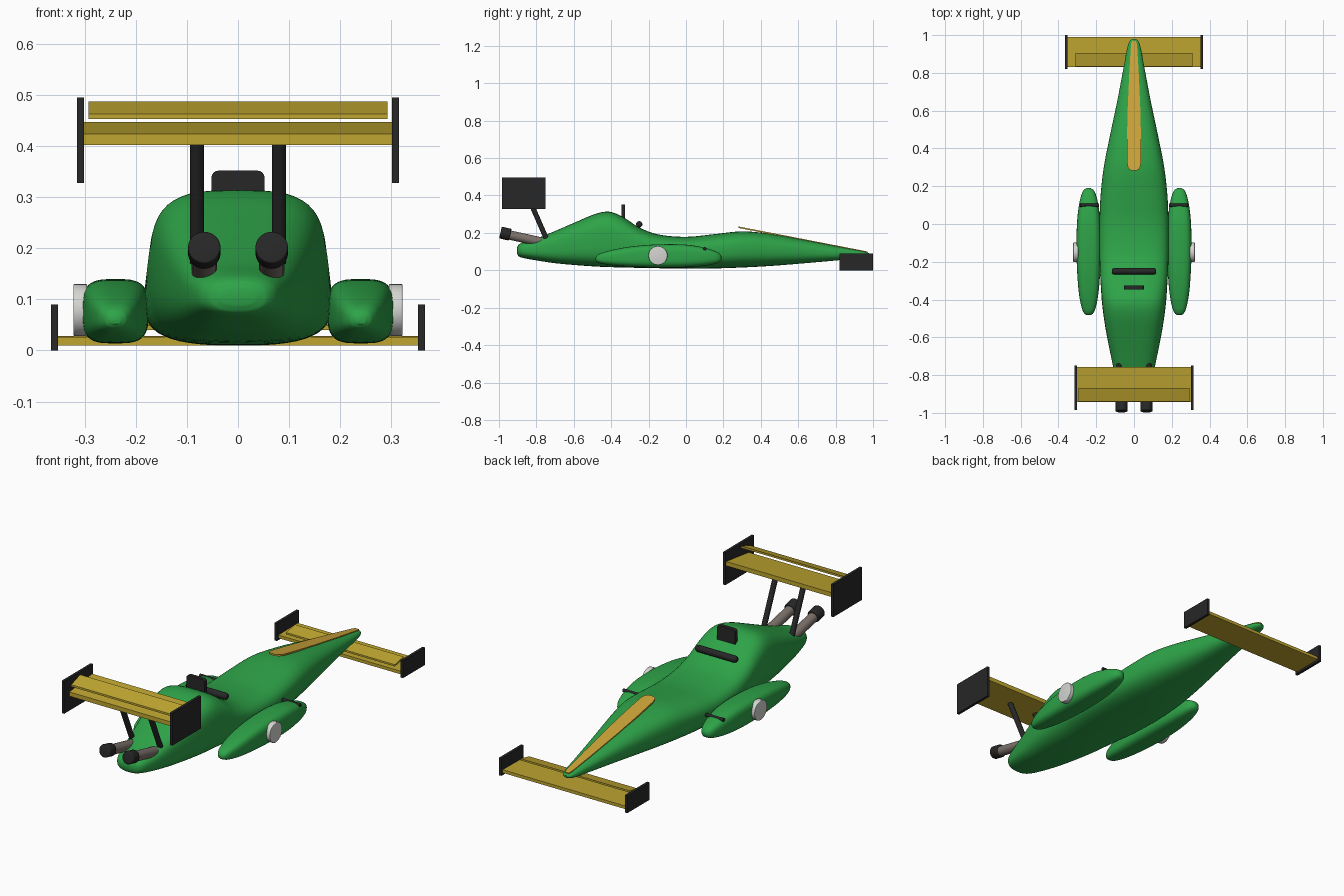
import bpy, bmesh, math
from mathutils import Vector

if "Cube" in bpy.data.objects:
    bpy.data.objects.remove(bpy.data.objects["Cube"])


def material(name, rgb):
    m = bpy.data.materials.new(name)
    m.diffuse_color = (*rgb, 1)
    m.use_nodes = True
    m.node_tree.nodes["Principled BSDF"].inputs["Base Color"].default_value = m.diffuse_color
    return m


GREEN = material("racing green", (0.027, 0.37, 0.065))
GOLD = material("wing gold", (0.52, 0.38, 0.03))
AMBER = material("stripe amber", (0.60, 0.37, 0.04))
BLACK = material("black", (0.02, 0.02, 0.02))
STEEL = material("warm steel", (0.20, 0.165, 0.145))
SILVER = material("silver", (0.66, 0.66, 0.64))


def finish(name, bm, mat, smooth=True):
    bmesh.ops.recalc_face_normals(bm, faces=bm.faces[:])
    me = bpy.data.meshes.new(name)
    bm.to_mesh(me)
    bm.free()
    me.materials.append(mat)
    ob = bpy.data.objects.new(name, me)
    bpy.context.collection.objects.link(ob)
    if smooth:
        bpy.ops.object.select_all(action='DESELECT')
        bpy.context.view_layer.objects.active = ob
        ob.select_set(True)
        bpy.ops.object.shade_smooth_by_angle(angle=math.radians(40))
    return ob


def spline(stations, sub):
    """Smooth the stations with cubic tangents measured along y."""
    def slope(i, k):
        a, b = stations[max(i - 1, 0)], stations[min(i + 1, len(stations) - 1)]
        return (b[k] - a[k]) / (b[0] - a[0])
    out = []
    for i in range(len(stations) - 1):
        p, q = stations[i], stations[i + 1]
        h = q[0] - p[0]
        for s in range(sub):
            t = s / sub
            row = [p[0] + h * t]
            for k in range(1, len(p)):
                row.append((2*t**3 - 3*t*t + 1) * p[k] + (t**3 - 2*t*t + t) * h * slope(i, k)
                           + (3*t*t - 2*t**3) * q[k] + (t**3 - t*t) * h * slope(i + 1, k))
            out.append(row)
    return out + [list(stations[-1])]


def loft(name, stations, x0, mat, sub=5, seg=48):
    """Hull through (y, half width, bottom, top, squareness) sections."""
    bm = bmesh.new()
    rings = []
    for y, w, zb, zt, n in spline(stations, sub):
        ring = []
        for j in range(seg):
            a = 2 * math.pi * j / seg
            c, s = math.cos(a), math.sin(a)
            x = x0 + w * math.copysign(abs(c) ** (2 / n), c)
            z = (zb + zt) / 2 + (zt - zb) / 2 * math.copysign(abs(s) ** (2 / n), s)
            ring.append(bm.verts.new((x, y, z)))
        rings.append(ring)
    for r, q in zip(rings, rings[1:]):
        for j in range(seg):
            k = (j + 1) % seg
            bm.faces.new((r[j], r[k], q[k], q[j]))
    bm.faces.new(rings[0])
    bm.faces.new(rings[-1])
    return finish(name, bm, mat)


def rod(name, a, b, r, mat, seg=24, bevel=0.0):
    a, b = Vector(a), Vector(b)
    bm = bmesh.new()
    bmesh.ops.create_cone(bm, cap_ends=True, segments=seg, radius1=r, radius2=r, depth=(b - a).length)
    if bevel:
        rim = [e for e in bm.edges if abs(e.verts[0].co.z - e.verts[1].co.z) < 1e-6]
        bmesh.ops.bevel(bm, geom=rim, offset=bevel, segments=3, affect='EDGES', profile=0.5)
    bm.transform((b - a).to_track_quat('Z', 'Y').to_matrix().to_4x4())
    bmesh.ops.translate(bm, verts=bm.verts[:], vec=(a + b) / 2)
    return finish(name, bm, mat)


def extrude_x(name, profile, x0, x1, mat):
    """Slab with a (y, z) outline running from x0 to x1."""
    bm = bmesh.new()
    ends = [[bm.verts.new((x, y, z)) for y, z in profile] for x in (x0, x1)]
    n = len(profile)
    for i in range(n):
        bm.faces.new((ends[0][i], ends[0][(i + 1) % n], ends[1][(i + 1) % n], ends[1][i]))
    for e in ends:
        bm.faces.new(e)
    return finish(name, bm, mat, False)


def box(name, x0, x1, y0, y1, z0, z1, mat):
    return extrude_x(name, [(y0, z0), (y1, z0), (y1, z1), (y0, z1)], x0, x1, mat)


def blade(name, half, y0, y1, z0, z1, t, mat):
    """Tilted wing plane: underside runs from (y0, z0) to (y1, z1)."""
    return extrude_x(name, [(y0, z0), (y1, z1), (y1, z1 + t), (y0, z0 + t)], -half, half, mat)


# Main hull with hump and long nose
loft("hull", [
    (-0.903, 0.035, 0.088, 0.122, 2.2), (-0.895, 0.058, 0.075, 0.137, 2.4),
    (-0.87, 0.078, 0.066, 0.150, 2.6), (-0.80, 0.100, 0.053, 0.170, 2.8),
    (-0.70, 0.122, 0.038, 0.210, 3.0), (-0.58, 0.146, 0.027, 0.262, 3.2),
    (-0.48, 0.162, 0.020, 0.303, 3.3), (-0.41, 0.170, 0.017, 0.313, 3.3),
    (-0.34, 0.175, 0.015, 0.287, 3.2), (-0.25, 0.180, 0.013, 0.229, 3.1),
    (-0.15, 0.183, 0.011, 0.192, 3.0), (0.00, 0.183, 0.010, 0.179, 2.9),
    (0.15, 0.177, 0.010, 0.193, 2.8), (0.30, 0.160, 0.015, 0.208, 2.7),
    (0.45, 0.131, 0.023, 0.195, 2.6), (0.65, 0.089, 0.039, 0.160, 2.5),
    (0.85, 0.051, 0.057, 0.121, 2.4), (0.94, 0.034, 0.066, 0.104, 2.3),
    (0.97, 0.022, 0.073, 0.096, 2.2), (0.980, 0.008, 0.081, 0.089, 2.0)], 0, GREEN)

# Nose stripe plate, rounded at the wide end
bm = bmesh.new()
sides = [(0.282, 0.012), (0.288, 0.024), (0.30, 0.032), (0.32, 0.036), (0.45, 0.037),
         (0.60, 0.034), (0.80, 0.025), (0.95, 0.016), (0.97, 0.010)]
outline = [(w, y) for y, w in sides] + [(-w, y) for y, w in reversed(sides)]
layers = [[bm.verts.new((x, y, 0.233 - 0.194 * (y - 0.282) + dz)) for x, y in outline]
          for dz in (-0.007, 0.001)]
for i in range(len(outline)):
    k = (i + 1) % len(outline)
    bm.faces.new((layers[0][i], layers[0][k], layers[1][k], layers[1][i]))
for layer in layers:
    bm.faces.new(layer)
finish("nose_stripe", bm, AMBER, False)

# Parts repeated on both sides
for s, side in ((-1, "left"), (1, "right")):
    loft("side_pod_" + side, [
        (-0.483, 0.010, 0.052, 0.068, 2.2), (-0.475, 0.022, 0.044, 0.080, 2.4),
        (-0.45, 0.035, 0.035, 0.093, 2.7), (-0.38, 0.050, 0.025, 0.112, 3.0),
        (-0.27, 0.060, 0.018, 0.130, 3.3), (-0.13, 0.065, 0.014, 0.139, 3.4),
        (0.00, 0.062, 0.016, 0.137, 3.3), (0.09, 0.053, 0.023, 0.123, 3.0),
        (0.15, 0.040, 0.033, 0.105, 2.7), (0.18, 0.026, 0.044, 0.089, 2.4),
        (0.190, 0.010, 0.056, 0.075, 2.2)], s * 0.240, GREEN)
    rod("pod_cross_bar_" + side, (s * 0.185, 0.10, 0.115), (s * 0.287, 0.10, 0.115), 0.009, BLACK, 16)
    rod("hub_disc_" + side, (s * 0.295, -0.15, 0.079), (s * 0.322, -0.15, 0.079), 0.051, SILVER, 32, 0.003)
    # Exhaust pipe and tip
    rod("exhaust_pipe_" + side, (s * 0.066, -0.75, 0.146), (s * 0.066, -0.95, 0.190), 0.025, STEEL)
    rod("exhaust_tip_" + side, (s * 0.066, -0.940, 0.190), (s * 0.066, -0.992, 0.202), 0.032, BLACK, 24, 0.004)
    # Wing strut and end plates
    rod("rear_wing_strut_" + side, (s * 0.080, -0.745, 0.165), (s * 0.080, -0.855, 0.418), 0.0135, BLACK)
    for name, x, y0, y1, z0, z1 in (("rear_end_plate_", 0.301, -0.985, -0.75, 0.328, 0.495),
                                    ("front_end_plate_", 0.352, 0.82, 1.0, 0.0, 0.09)):
        box(name + side, s * x, s * (x + 0.014), y0, y1, z0, z1, BLACK)

# Wings: main planes and upper flaps
blade("rear_wing_main", 0.301, -0.942, -0.757, 0.402, 0.425, 0.022, GOLD)
blade("rear_wing_flap", 0.293, -0.940, -0.867, 0.453, 0.477, 0.010, GOLD)
blade("front_wing_main", 0.353, 0.832, 0.990, 0.010, 0.012, 0.016, GOLD)
blade("front_wing_flap", 0.310, 0.835, 0.905, 0.040, 0.055, 0.009, GOLD)

# Cockpit bar in front of the hump, and headrest plate with rounded corners
rod("cockpit_bar", (-0.117, -0.25, 0.246), (0.117, -0.25, 0.246), 0.017, BLACK, 20, 0.012)
bm = bmesh.new()
bmesh.ops.create_cube(bm, size=1)
bmesh.ops.scale(bm, verts=bm.verts[:], vec=(0.104, 0.020, 0.092))
bmesh.ops.translate(bm, verts=bm.verts[:], vec=(0, -0.336, 0.306))
corners = [e for e in bm.edges if all(v.co.z > 0.32 for v in e.verts)
           and abs(e.verts[0].co.y - e.verts[1].co.y) > 0.01]
bmesh.ops.bevel(bm, geom=corners, offset=0.014, segments=4, affect='EDGES', profile=0.5)
finish("headrest_plate", bm, BLACK)
